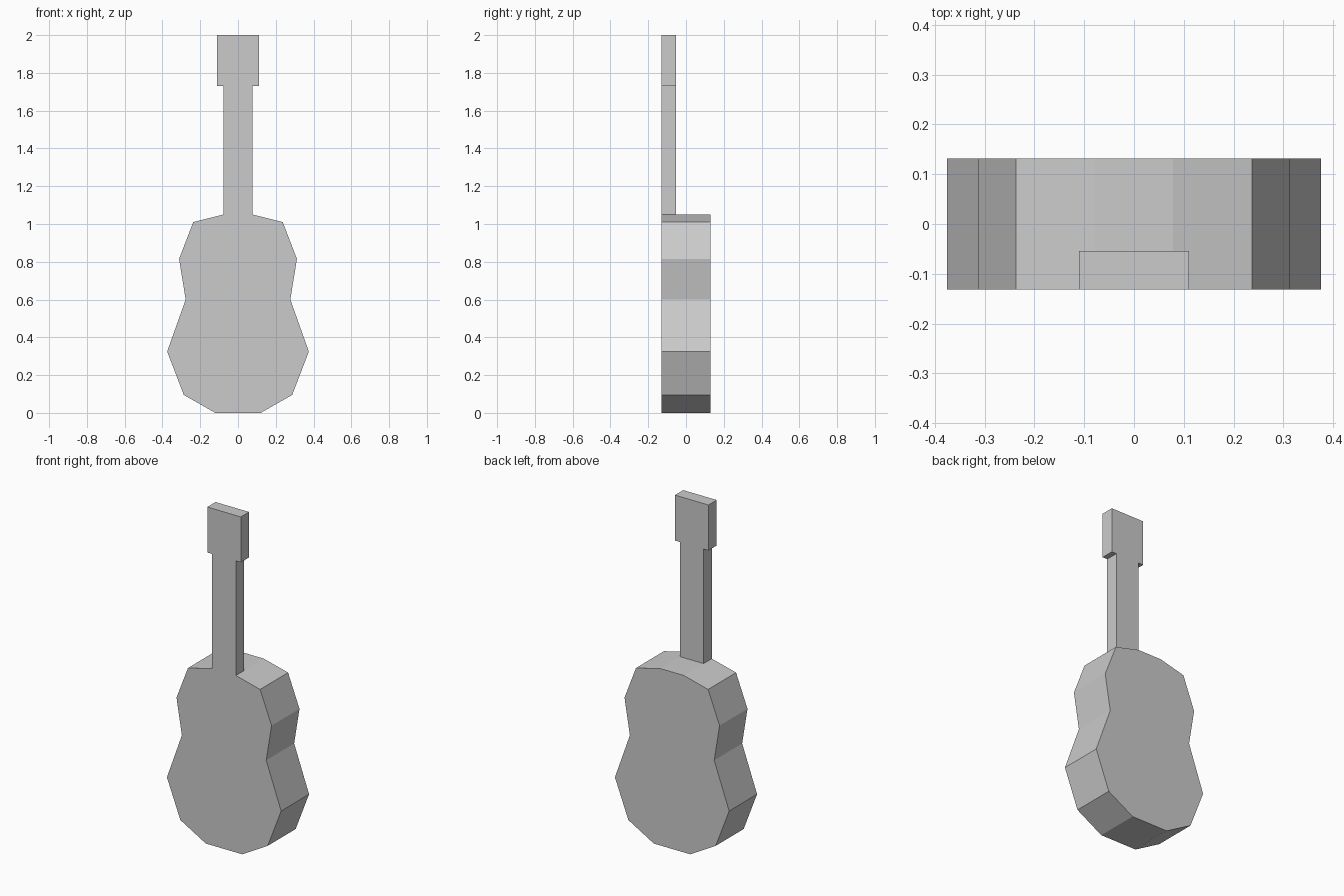
import bpy
import bmesh

if "Cube" in bpy.data.objects:
    bpy.data.objects.remove(bpy.data.objects["Cube"])

FRONT, BACK, NECK_BACK = -0.131, 0.131, -0.054


def extruded_part(name, half_outline, y0, y1):
    """Mirror a right-hand (x, z) outline across x = 0 and extrude it along y."""
    outline = half_outline + [(-x, z) for x, z in reversed(half_outline)]
    bm = bmesh.new()
    face = bm.faces.new([bm.verts.new((x, y0, z)) for x, z in outline])
    extruded = bmesh.ops.extrude_face_region(bm, geom=[face], use_keep_orig=True)["geom"]
    verts = [v for v in extruded if isinstance(v, bmesh.types.BMVert)]
    bmesh.ops.translate(bm, verts=verts, vec=(0, y1 - y0, 0))
    bmesh.ops.recalc_face_normals(bm, faces=bm.faces)
    mesh = bpy.data.meshes.new(name)
    bm.to_mesh(mesh)
    bm.free()
    obj = bpy.data.objects.new(name, mesh)
    bpy.context.collection.objects.link(obj)
    return obj


# Waisted sound box
extruded_part("body", [
    (0.12, 0.0), (0.287, 0.095), (0.375, 0.325), (0.277, 0.6),
    (0.312, 0.815), (0.237, 1.01), (0.078, 1.05),
], FRONT, BACK)

# Neck, flush with the front of the body
extruded_part("neck", [(0.078, 1.05), (0.078, 1.73)], FRONT, NECK_BACK)

# Wider headstock
extruded_part("headstock", [(0.11, 1.73), (0.11, 2.0)], FRONT, NECK_BACK)
